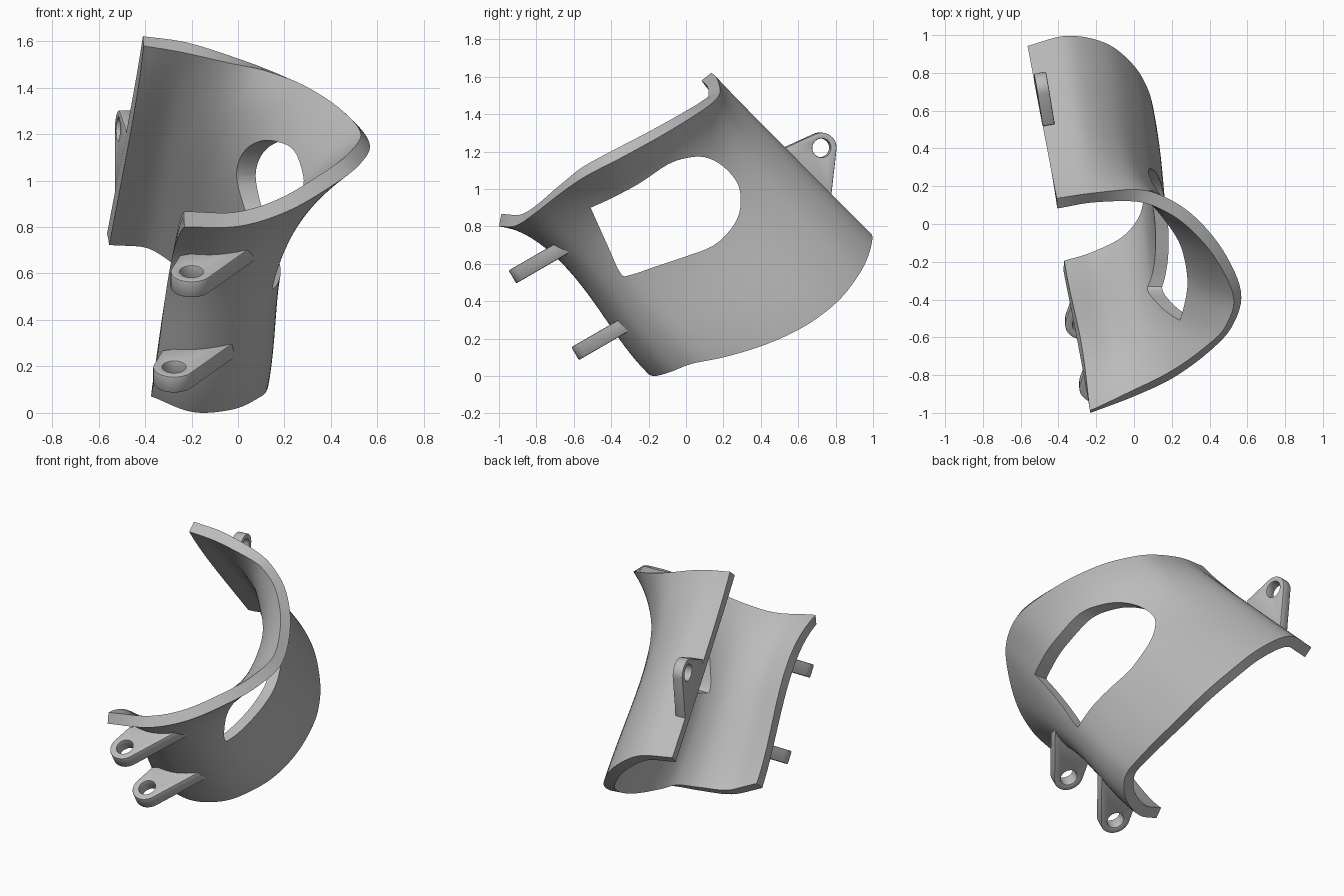
import bpy, bmesh, math
from mathutils import Vector
from mathutils.geometry import convex_hull_2d

if "Cube" in bpy.data.objects:
    bpy.data.objects.remove(bpy.data.objects["Cube"])

grey = bpy.data.materials.new("plain_grey")
grey.use_nodes = True
grey.diffuse_color = (0.5, 0.5, 0.5, 1)
grey.node_tree.nodes["Principled BSDF"].inputs["Base Color"].default_value = (0.5, 0.5, 0.5, 1)


def make_object(name, bm):
    mesh = bpy.data.meshes.new(name)
    bm.to_mesh(mesh)
    bm.free()
    mesh.materials.append(grey)
    obj = bpy.data.objects.new(name, mesh)
    bpy.context.collection.objects.link(obj)
    return obj


def activate(obj):
    bpy.ops.object.select_all(action="DESELECT")
    obj.select_set(True)
    bpy.context.view_layer.objects.active = obj


def spline(points, steps):
    """Catmull-Rom curve through the points."""
    pts = [Vector(p) for p in points]
    pts = [2 * pts[0] - pts[1]] + pts + [2 * pts[-1] - pts[-2]]
    out = []
    for a, b, c, d in zip(pts, pts[1:], pts[2:], pts[3:]):
        for k in range(steps):
            u = k / steps
            out.append(0.5 * (2 * b + (c - a) * u + (2 * a - 5 * b + 4 * c - d) * u**2
                              + (3 * b - a - 3 * c + d) * u**3))
    return out + [pts[-2]]


def place(across, depth, along):
    """Tilted shell coordinates to world; depth is measured from the open side."""
    y, z = (across - along) / 1.4, (across + along) / 1.4
    return Vector((depth - 0.417 - 0.171 * y + 0.019 * z, y, z))


# Shell: half tube lofted from the lower rim to the flared upper rim
lower_rim = [(1.2, 0, -.12), (1.22, .22, -.175), (1.09, .42, -.25), (.9, .545, -.287),
             (.73, .605, -.278), (.57, .62, -.24), (.39, .612, -.168), (.21, .575, -.07),
             (.066, .51, .025), (-.06, .38, .082), (-.13, .19, .135), (-.12, 0, .22)]
upper_rim = [(1.23, 0, 1.04), (1.23, .2, 1), (1.19, .44, .935), (1.12, .583, .924),
             (1, .718, .945), (.8, .84, .994), (.56, .9, 1.064), (.373, .828, 1.123),
             (.217, .69, 1.153), (.04, .475, 1.175), (-.075, .25, 1.2), (-.14, 0, 1.26)]
low, high = spline(lower_rim, 6), spline(upper_rim, 6)
rows = 36
bm = bmesh.new()
grid = []
for i, (a, b) in enumerate(zip(low, high)):
    side = i / (len(low) - 1)
    column = []
    for j in range(rows + 1):
        v = j / rows
        flare = v**5.5
        waist = 6.75 * v * v * (1 - v)
        across = a.x + (b.x - a.x) * flare + 0.1 * waist * side**2
        depth = (a.y + (b.y - a.y) * flare) * (1 - 0.07 * waist)
        column.append(bm.verts.new(place(across, depth, a.z + (b.z - a.z) * v)))
    grid.append(column)
for p, q in zip(grid, grid[1:]):
    for j in range(rows):
        bm.faces.new((p[j], p[j + 1], q[j + 1], q[j]))
shell = make_object("shell", bm)
wall = shell.modifiers.new("wall", "SOLIDIFY")
wall.thickness = 0.068
wall.offset = -1
wall.use_even_offset = True

# Side window: rounded opening cut straight through the wall
window = [(-.51, .9), (-.4, .95), (-.25, 1.03), (-.1, 1.13), (0, 1.165), (.1, 1.17),
          (.2, 1.12), (.28, 1.02), (.29, .9), (.25, .8), (.15, .7), (0, .64),
          (-.15, .59), (-.3, .54), (-.35, .55), (-.42, .7)]
outline = spline(window + window[:1], 4)[:-1]
bm = bmesh.new()
face = bm.faces.new([bm.verts.new((-0.3, p.x, p.y)) for p in outline])
moved = bmesh.ops.extrude_face_region(bm, geom=[face])["geom"]
bmesh.ops.translate(bm, vec=(1.5, 0, 0), verts=[g for g in moved if isinstance(g, bmesh.types.BMVert)])
bmesh.ops.recalc_face_normals(bm, faces=bm.faces)
cutter = make_object("window_cutter", bm)
cutter.hide_render = True
cut = shell.modifiers.new("window", "BOOLEAN")
cut.operation = "DIFFERENCE"
cut.solver = "EXACT"
cut.object = cutter
activate(shell)
for name in ("wall", "window"):
    bpy.ops.object.modifier_apply(modifier=name)
bpy.data.objects.remove(cutter)
bpy.ops.object.shade_smooth_by_angle()


def lug(name, centre, u, v, base, radius, bore, thick):
    """Tapered plate with a round eye, lying in the u-v plane."""
    u, v = Vector(u).normalized(), Vector(v).normalized()
    n = u.cross(v).normalized()
    start = Vector(centre) - n * thick / 2

    def circle(r):
        return [Vector((r * math.cos(k * math.tau / 32), r * math.sin(k * math.tau / 32))) for k in range(32)]

    rim = circle(radius) + [Vector(p) for p in base]
    rim = [rim[k] for k in convex_hull_2d(rim)]
    bm = bmesh.new()
    edges = []
    for loop in (rim, circle(bore)):
        ring = [bm.verts.new(start + u * p.x + v * p.y) for p in loop]
        edges += [bm.edges.new((ring[k - 1], ring[k])) for k in range(len(ring))]
    bmesh.ops.triangle_fill(bm, edges=edges, use_beauty=True)
    moved = bmesh.ops.extrude_face_region(bm, geom=bm.faces[:])["geom"]
    bmesh.ops.translate(bm, vec=n * thick, verts=[g for g in moved if isinstance(g, bmesh.types.BMVert)])
    bmesh.ops.recalc_face_normals(bm, faces=bm.faces)
    bmesh.ops.bevel(bm, geom=[e for e in bm.edges if e.calc_face_angle(0) > 1], offset=0.006,
                    segments=2, profile=0.5, affect="EDGES")
    activate(make_object(name, bm))
    bpy.ops.object.shade_smooth_by_angle()


# Front lugs: two matching eyes below the flare
front_base = [(-.05, .14), (.12, .165), (.28, .24)]
for name, centre in (("upper_front_lug", (-.2, -.85, .575)), ("lower_front_lug", (-.275, -.515, .165))):
    lug(name, centre, (1, 0, 0), (0, .866, .5), front_base, .09, .05, .08)

# Back lug: upright eye along the open edge
lug("back_lug", (-.485, .72, 1.22), (-.171, 1, 0), (.019, 0, 1),
    [(-.2, 0), (-.2, -.04), (.05, -.28), (.05, -.22)], .082, .05, .065)
